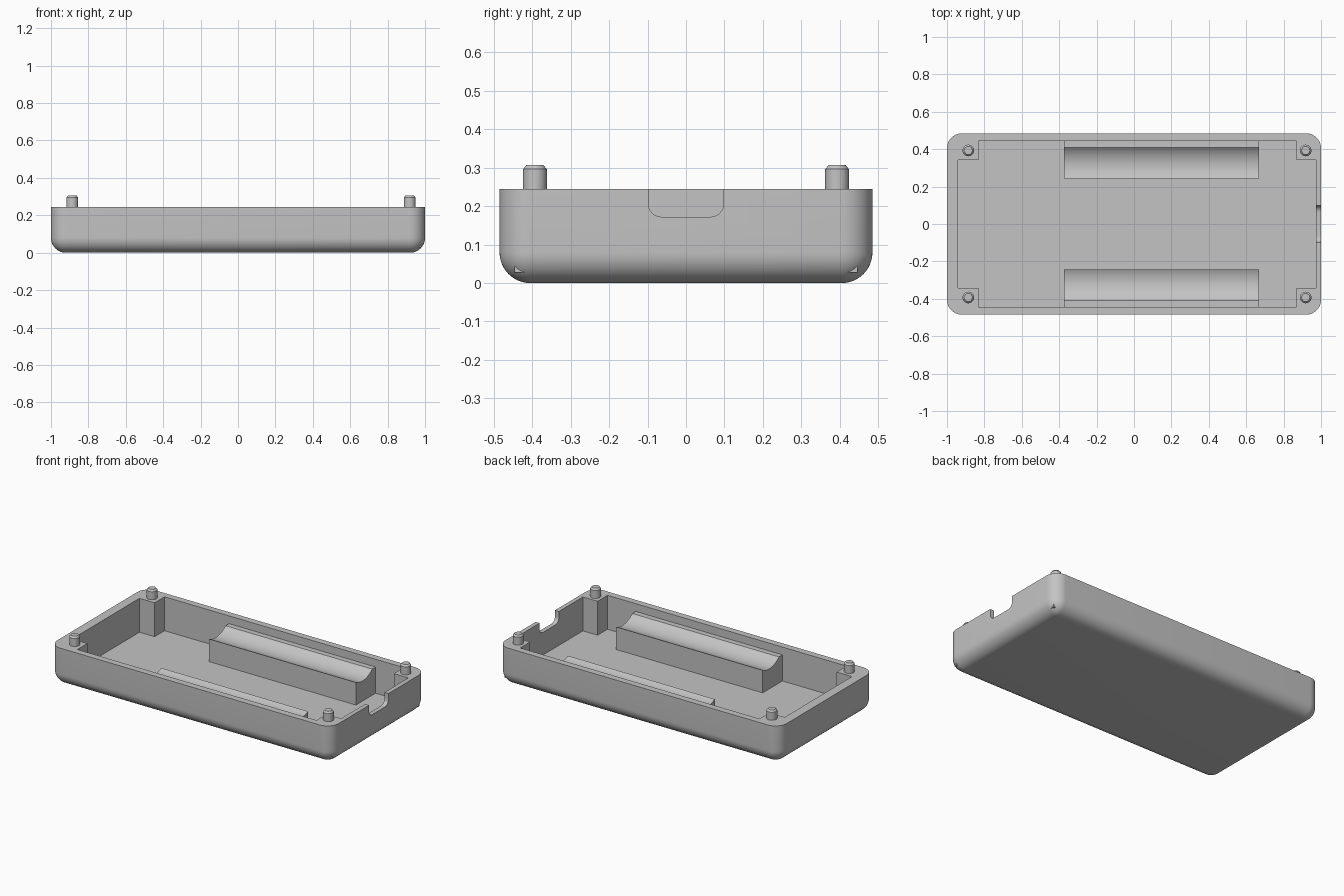
import bpy, bmesh, math
from mathutils import Vector

if "Cube" in bpy.data.objects:
    bpy.data.objects.remove(bpy.data.objects["Cube"])

gray = bpy.data.materials.new("gray_plastic")
gray.diffuse_color = (0.55, 0.55, 0.55, 1)
gray.use_nodes = True
gray.node_tree.nodes["Principled BSDF"].inputs["Base Color"].default_value = gray.diffuse_color

W, D, H = 1.0, 0.485, 0.245      # half width, half depth, rim height
R = 0.08                         # edge rounding
FLOOR = 0.027
X0, X1, Y1 = -0.94, 0.972, 0.443  # pocket limits


def finish(name, bm):
    bmesh.ops.remove_doubles(bm, verts=bm.verts, dist=1e-5)
    bmesh.ops.recalc_face_normals(bm, faces=bm.faces)
    mesh = bpy.data.meshes.new(name)
    bm.to_mesh(mesh)
    bm.free()
    obj = bpy.data.objects.new(name, mesh)
    bpy.context.collection.objects.link(obj)
    mesh.materials.append(gray)
    return obj


def loft(name, loops):
    """Solid through a stack of closed loops."""
    bm = bmesh.new()
    rings = [[bm.verts.new(p) for p in loop] for loop in loops]
    for a, b in zip(rings, rings[1:]):
        n = len(a)
        for i in range(n):
            bm.faces.new((a[i], a[(i + 1) % n], b[(i + 1) % n], b[i]))
    bm.faces.new(rings[0][::-1])
    bm.faces.new(rings[-1])
    return finish(name, bm)


def box(name, x0, x1, y0, y1, z0, z1):
    return loft(name, [[(x0, y0, z), (x1, y0, z), (x1, y1, z), (x0, y1, z)]
                       for z in (z0, z1)])


def smooth(obj):
    bpy.ops.object.select_all(action='DESELECT')
    obj.select_set(True)
    bpy.context.view_layer.objects.active = obj
    bpy.ops.object.shade_smooth_by_angle(angle=math.radians(30))


def boolean(obj, tool, operation):
    mod = obj.modifiers.new("cut", 'BOOLEAN')
    mod.object, mod.operation, mod.solver = tool, operation, 'EXACT'
    bpy.context.view_layer.objects.active = obj
    bpy.ops.object.modifier_apply(modifier=mod.name)
    bpy.data.objects.remove(tool)


def rounded_loop(inset, z, n=12):
    r = R - inset
    pts = []
    for q, (sx, sy) in enumerate(((1, 1), (-1, 1), (-1, -1), (1, -1))):
        for i in range(n + 1):
            a = math.pi / 2 * (q + i / n)
            pts.append((sx * (W - R) + r * math.cos(a),
                        sy * (D - R) + r * math.sin(a), z))
    return pts


# Tray shell with rounded corners and rounded bottom edge
loops = []
for i in range(13):
    t = math.pi / 2 * (1 - i / 12)
    loops.append(rounded_loop((R - 0.001) * (1 - math.cos(t)), R * (1 - math.sin(t))))
loops.append(rounded_loop(0, H))
tray = loft("tray", loops)

# Pocket
boolean(tray, box("pocket_cutter", X0, X1, -Y1, Y1, FLOOR, 0.5), 'DIFFERENCE')

# Cable notch in the right wall, with rounded lower corners
hw, zb, r = 0.098, 0.172, 0.035
notch = [(-hw, 0.4)]
for cy, start in ((-hw + r, math.pi), (hw - r, 1.5 * math.pi)):
    for i in range(9):
        a = start + math.pi / 2 * i / 8
        notch.append((cy + r * math.cos(a), zb + r + r * math.sin(a)))
notch.append((hw, 0.4))
boolean(tray, loft("notch_cutter", [[(x, y, z) for y, z in notch] for x in (0.93, 1.1)]),
        'DIFFERENCE')

# Corner posts, flush with the rim
for sy in (-1, 1):
    ya, yb = sorted((sy * 0.342, sy * 0.446))
    for xa, xb in ((X0 - 0.005, -0.832), (0.868, 0.979)):
        boolean(tray, box("corner_post", xa, xb, ya, yb, FLOOR, H), 'UNION')
smooth(tray)

# Alignment pegs with chamfered tips
for x in (-0.886, 0.918):
    for y in (-0.393, 0.393):
        peg = loft("peg", [[(x + pr * math.cos(a * math.pi / 16),
                             y + pr * math.sin(a * math.pi / 16), z) for a in range(32)]
                           for pr, z in ((0.031, H - 0.01), (0.031, 0.296), (0.022, 0.307))])
        smooth(peg)

# Cradles with a concave round top along the long walls
a, b, cr = Vector((0.243, 0.172)), Vector((0.408, 0.195)), 0.145
mid, chord = (a + b) / 2, b - a
up = Vector((-chord.y, chord.x)).normalized()
c = mid + up * math.sqrt(cr ** 2 - chord.length_squared / 4)
t0, t1 = (math.atan2(p.y - c.y, p.x - c.x) for p in (a, b))
profile = [(a.x, FLOOR - 0.005)]
for i in range(17):
    t = t0 + (t1 - t0) * i / 16
    profile.append((c.x + cr * math.cos(t), c.y + cr * math.sin(t)))
profile += [(Y1 + 0.005, b.y), (Y1 + 0.005, FLOOR - 0.005)]
for sy, name in ((1, "back_cradle"), (-1, "front_cradle")):
    smooth(loft(name, [[(x, sy * y, z) for y, z in profile] for x in (-0.375, 0.668)]))
